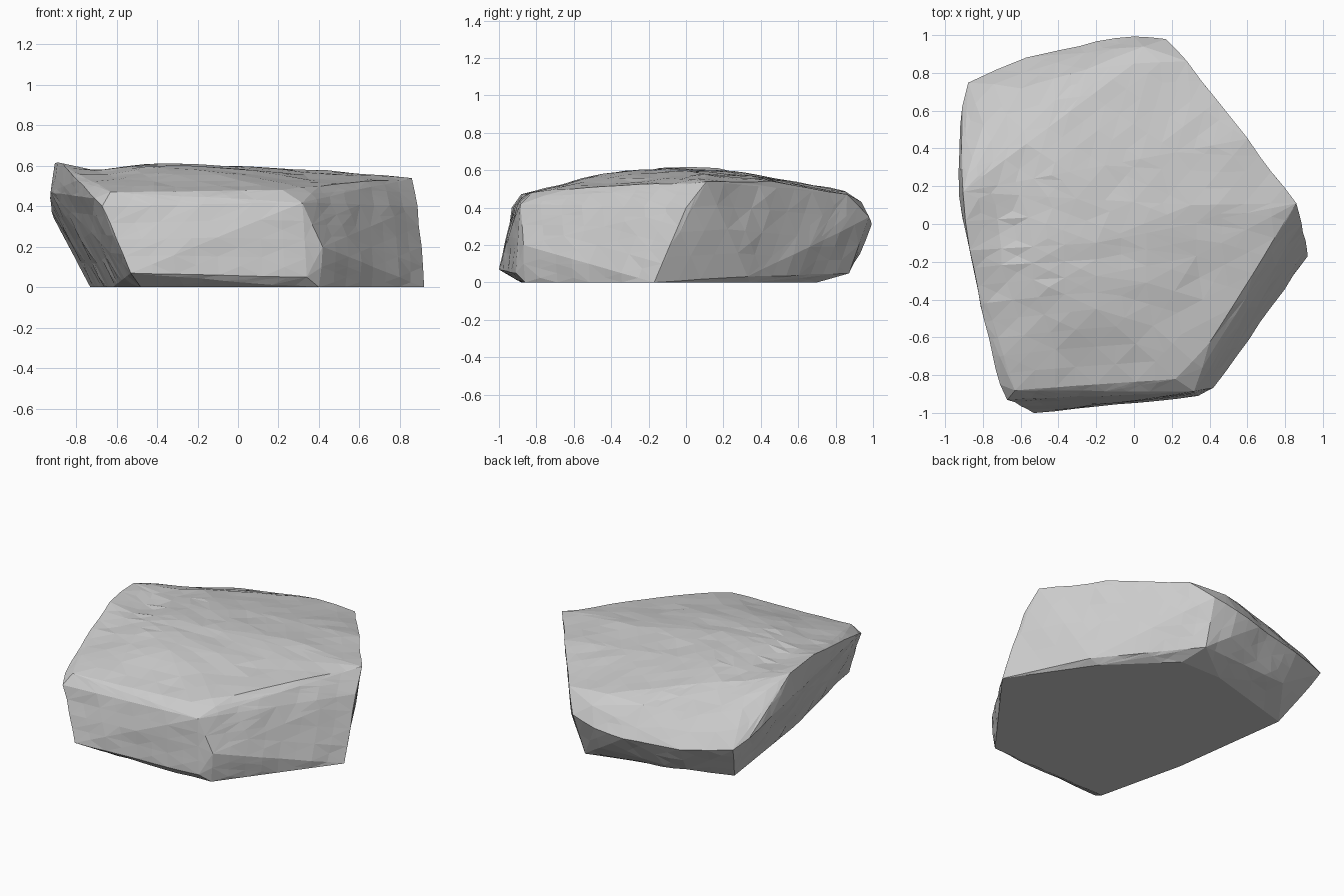
import bpy, bmesh
from math import exp
from mathutils import noise

cube = bpy.data.objects.get("Cube")
if cube:
    bpy.data.objects.remove(cube, do_unlink=True)

# Corner points of the boulder, grouped by region
crown = [(-.63, -.88, .47), (.22, -.82, .48), (.4, -.63, .5), (.86, .11, .54),
         (-.2, -.1, .61), (.3, .1, .58), (-.2, -.45, .58), (.6, .45, .54), (-.8, .53, .49)]
left_ridge = [(-.91, .17, .62), (-.87, -.14, .62), (-.79, -.52, .53), (-.71, -.85, .44),
              (-.67, -.93, .4)]
left_edge = [(-.925, .15, .47), (-.925, .4, .41), (-.91, .62, .34)]
back_rim = [(-.88, .75, .3), (-.57, .88, .27), (-.2, .97, .28), (0, 1, .31), (.17, .98, .35),
            (.28, .86, .47), (0, .85, .49), (-.25, .82, .47), (-.6, .72, .46), (.05, .94, .43)]
back_under = [(0, .93, .15), (.15, .87, .05), (-.55, .78, .09), (-.8, .62, .17)]
base = [(.92, -.17, 0), (.4, -.86, 0), (-.48, -.88, 0), (-.62, -.29, 0), (-.73, .52, 0),
        (-.1, .7, 0), (.2, .7, 0), (.57, .34, 0)]
sides = [(-.53, -1, .07), (.34, -.91, .05), (.42, -.87, .2), (.32, -.89, .42),
         (.89, 0, .4), (.63, .33, .03)]

# Hull, refined into small facets
bm = bmesh.new()
for p in crown + left_ridge + left_edge + back_rim + back_under + base + sides:
    bm.verts.new(p)
hull = bmesh.ops.convex_hull(bm, input=bm.verts[:])
spare = {g for g in hull["geom_interior"] + hull["geom_unused"]
         if isinstance(g, bmesh.types.BMVert)}
bmesh.ops.delete(bm, geom=list(spare), context='VERTS')
for step in range(6):
    long_edges = [e for e in bm.edges if e.calc_length() > .17]
    if not long_edges:
        break
    bmesh.ops.subdivide_edges(bm, edges=long_edges, cuts=1)
    bmesh.ops.triangulate(bm, faces=bm.faces[:])
bmesh.ops.recalc_face_normals(bm, faces=bm.faces[:])
bm.normal_update()

# Chipped surface: slight unevenness and a shallow dip beside the left ridge
moves = []
for v in bm.verts:
    if v.co.z > .01:
        rough = noise.noise(v.co * 5) * .01 + noise.noise(v.co * 13) * .006
        move = v.normal * rough
        if v.normal.z > .5:
            move.z -= .05 * exp(-((v.co.x + .68) / .14) ** 2 - ((v.co.y - .02) / .4) ** 2)
        moves.append((v, move))
for v, move in moves:
    v.co += move

mesh = bpy.data.meshes.new("boulder")
bm.to_mesh(mesh)
bm.free()
boulder = bpy.data.objects.new("boulder", mesh)
bpy.context.collection.objects.link(boulder)

# Stone colour
stone = bpy.data.materials.new("pale grey stone")
stone.use_nodes = True
grey = (.6, .6, .6, 1)
stone.diffuse_color = grey
stone.node_tree.nodes["Principled BSDF"].inputs["Base Color"].default_value = grey
mesh.materials.append(stone)
